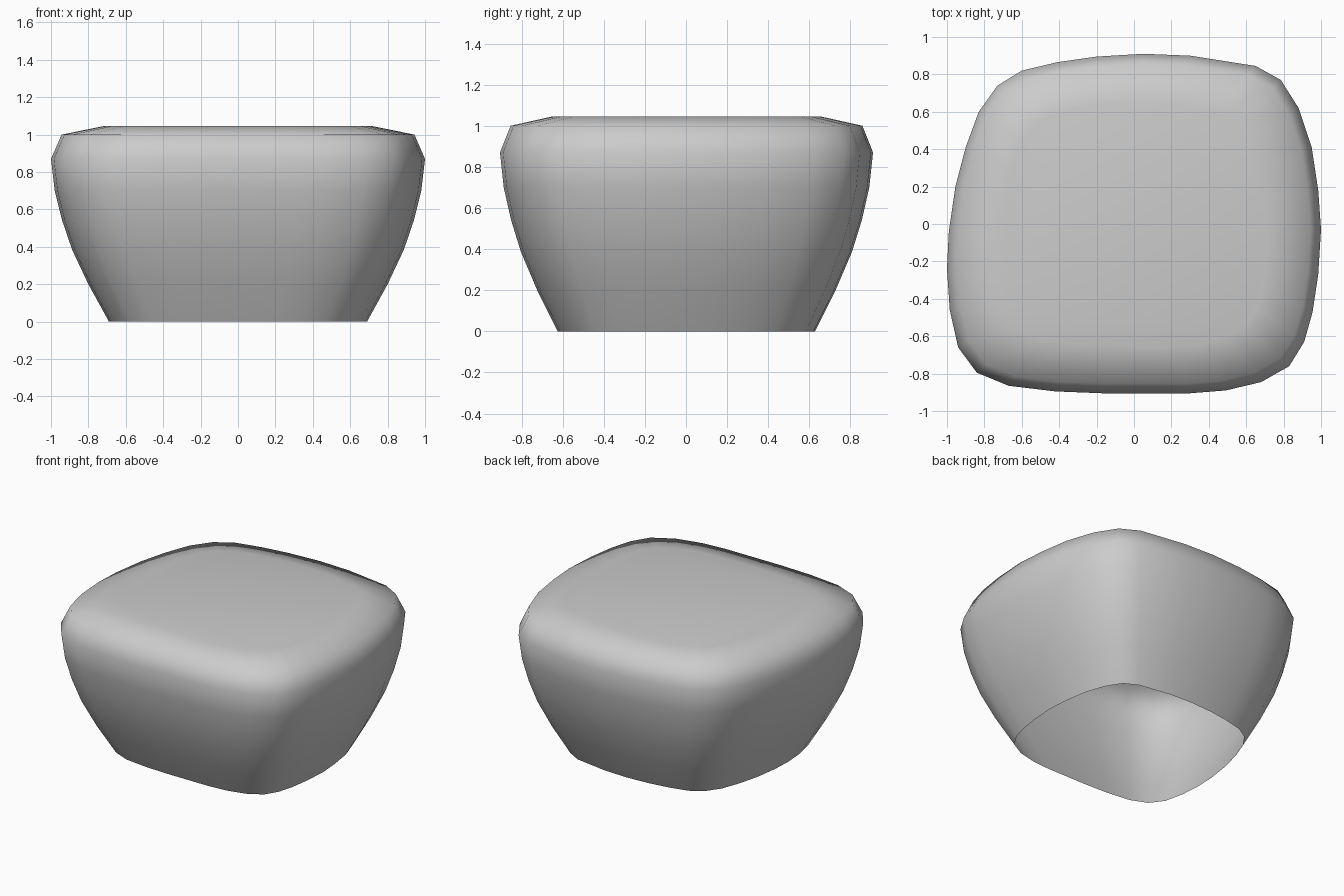
import bpy, bmesh

# Rounded-square outline at the widest level, counter-clockwise
OUTLINE = [(0.05, 0.91), (-0.2, 0.895), (-0.41, 0.865), (-0.6, 0.82), (-0.73, 0.74),
           (-0.83, 0.6), (-0.9, 0.41), (-0.955, 0.2), (-0.99, -0.04), (-1.0, -0.24),
           (-0.985, -0.46), (-0.94, -0.66), (-0.84, -0.795), (-0.67, -0.865),
           (-0.42, -0.895), (-0.17, -0.905), (0.3, -0.905), (0.49, -0.89),
           (0.68, -0.845), (0.83, -0.76), (0.91, -0.63), (0.955, -0.47),
           (0.985, -0.27), (1.0, -0.03), (0.985, 0.18), (0.95, 0.41), (0.88, 0.62),
           (0.785, 0.77), (0.65, 0.845), (0.3, 0.9)]

# Side profile: (height, scale of the outline)
PROFILE = [(0, 0.69), (0.2, 0.8), (0.385, 0.887), (0.54, 0.94), (0.7, 0.98),
           (0.87, 1.0), (1.0, 0.943), (1.045, 0.72)]

# Tapered shell, open underneath, closed on top
bm = bmesh.new()
rings = [[bm.verts.new((x * s, y * s, z)) for x, y in OUTLINE] for z, s in PROFILE]
n = len(OUTLINE)
for low, high in zip(rings, rings[1:]):
    for i in range(n):
        j = (i + 1) % n
        bm.faces.new((low[i], low[j], high[j], high[i]))
bm.faces.new(rings[-1])
for f in bm.faces:
    f.smooth = True
mesh = bpy.data.meshes.new("tapered_shell")
bm.to_mesh(mesh)
bm.free()
shell = bpy.data.objects.new("tapered_shell", mesh)
bpy.context.collection.objects.link(shell)
